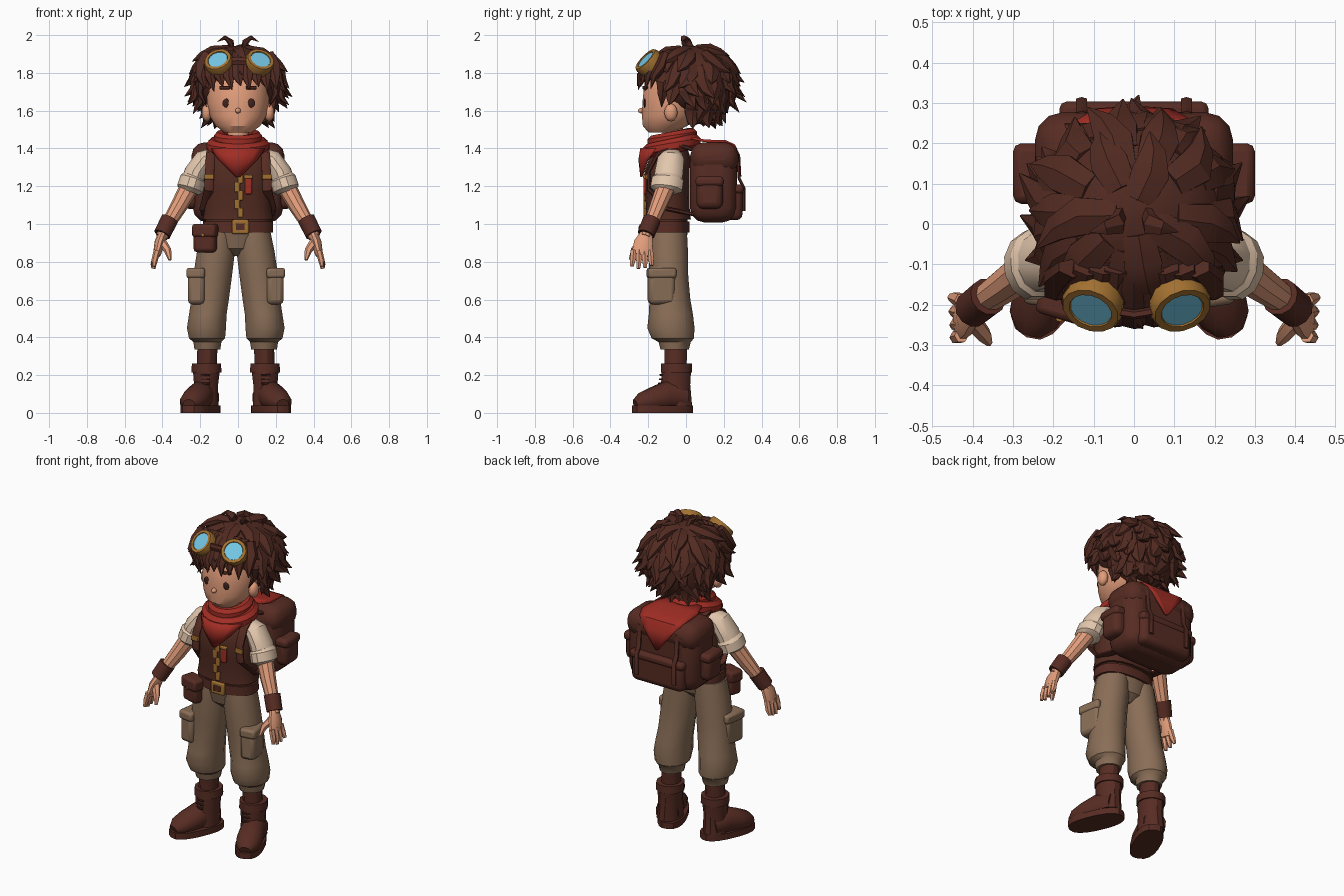
import bpy, bmesh, math, random
from mathutils import Vector, Matrix

if "Cube" in bpy.data.objects:
    bpy.data.objects.remove(bpy.data.objects["Cube"])

random.seed(4)
X, Y, Z = Vector((1, 0, 0)), Vector((0, 1, 0)), Vector((0, 0, 1))
SIDES = ((1, "left"), (-1, "right"))
made = []


def material(name, *rgb):
    linear = [(c / 255 / 12.92) if c < 11 else ((c / 255 + 0.055) / 1.055) ** 2.4 for c in rgb]
    m = bpy.data.materials.new(name)
    m.use_nodes = True
    m.diffuse_color = (*linear, 1)
    bsdf = next(n for n in m.node_tree.nodes if n.type == "BSDF_PRINCIPLED")
    bsdf.inputs["Base Color"].default_value = (*linear, 1)
    bsdf.inputs["Roughness"].default_value = 0.8
    return m


skin = material("warm skin", 226, 157, 123)
hair = material("dark brown hair", 81, 42, 33)
leather = material("brown leather", 87, 44, 35)
vest_cloth = material("vest brown", 80, 42, 32)
trouser_cloth = material("khaki cloth", 138, 110, 87)
shirt_cloth = material("cream cloth", 226, 198, 172)
scarf_cloth = material("red cloth", 160, 45, 36)
brass = material("brass", 162, 112, 48)
glass = material("blue glass", 116, 198, 228)
dark = material("dark eye", 64, 34, 28)


def finish(name, bm, mat):
    bmesh.ops.recalc_face_normals(bm, faces=bm.faces)
    mesh = bpy.data.meshes.new(name)
    bm.to_mesh(mesh)
    bm.free()
    mesh.materials.append(mat)
    ob = bpy.data.objects.new(name, mesh)
    bpy.context.collection.objects.link(ob)
    made.append(ob)
    return ob


def add_tube(bm, pts, radii, sides=12, ref=X, axis=None, closed=False, square=1.0):
    """Elliptical rings along a path; ref sets the direction of the first radius."""
    pts = [Vector(p) for p in pts]
    n, rings = len(pts), []
    for i, p in enumerate(pts):
        a = pts[(i - 1) % n] if closed else pts[max(i - 1, 0)]
        b = pts[(i + 1) % n] if closed else pts[min(i + 1, n - 1)]
        t = (axis or (b - a)).normalized()
        u = (ref - t * ref.dot(t)).normalized()
        v = t.cross(u)
        r = radii[i] if isinstance(radii, list) else radii
        ru, rv = r if isinstance(r, tuple) else (r, r)
        ring = []
        for k in range(sides):
            ang = math.tau * (k + 0.5) / sides
            c, s = math.cos(ang), math.sin(ang)
            c, s = (math.copysign(abs(q) ** square, q) for q in (c, s))
            ring.append(bm.verts.new(p + u * ru * c + v * rv * s))
        rings.append(ring)
    pairs = list(zip(rings, rings[1:])) + ([(rings[-1], rings[0])] if closed else [])
    for lo, hi in pairs:
        for k in range(sides):
            j = (k + 1) % sides
            bm.faces.new((lo[k], lo[j], hi[j], hi[k]))
    if not closed:
        bm.faces.new(rings[0])
        bm.faces.new(rings[-1])


def tube(name, mat, pts, radii, **options):
    bm = bmesh.new()
    add_tube(bm, pts, radii, **options)
    return finish(name, bm, mat)


def stack(name, mat, rows, **options):
    """Horizontal rings given as (x, y, z, x radius, y radius)."""
    return tube(name, mat, [r[:3] for r in rows], [tuple(r[3:]) for r in rows], axis=Z, **options)


def ball(name, mat, centre, radii, detail=2):
    bm = bmesh.new()
    bmesh.ops.create_icosphere(bm, subdivisions=detail, radius=1,
                               matrix=Matrix.Translation(centre) @ Matrix.Diagonal((*radii, 1)))
    return finish(name, bm, mat)


def box(name, mat, centre, size, bevel=0.015, turn=0.0):
    bm = bmesh.new()
    bmesh.ops.create_cube(bm, size=1, matrix=Matrix.Translation(centre)
                          @ Matrix.Rotation(turn, 4, "Z") @ Matrix.Diagonal((*size, 1)))
    ob = finish(name, bm, mat)
    mod = ob.modifiers.new("soft edges", "BEVEL")
    mod.width, mod.segments = bevel, 3 if bevel > 0.03 else 2
    return ob


def drape(name, mat, rows, curve):
    """Cloth strip from rows of (y, z, half width)."""
    bm = bmesh.new()
    steps = [k / 3 for k in range(-3, 4)]
    grid = [[bm.verts.new((w * k, y + curve * (w * k) ** 2, z)) for k in steps] for y, z, w in rows]
    for lo, hi in zip(grid, grid[1:]):
        for k in range(len(steps) - 1):
            bm.faces.new((lo[k], lo[k + 1], hi[k + 1], hi[k]))
    ob = finish(name, bm, mat)
    mod = ob.modifiers.new("cloth", "SOLIDIFY")
    mod.thickness, mod.offset = 0.014, 0
    return ob


def hoop(front, back, width, count=20):
    """Tilted closed loop between a front and a back (y, z) point."""
    mid, half = [(a + b) / 2 for a, b in zip(front, back)], [(b - a) / 2 for a, b in zip(front, back)]
    angles = [math.tau * k / count for k in range(count)]
    return [(width * math.sin(a), mid[0] - half[0] * math.cos(a), mid[1] - half[1] * math.cos(a)) for a in angles]


# Head and face
stack("head", skin, [(0, -.13, 1.485, .075, .07), (0, -.11, 1.52, .12, .12), (0, -.085, 1.57, .15, .15),
                     (0, -.07, 1.64, .165, .163), (0, -.06, 1.72, .165, .165), (0, -.04, 1.8, .15, .15),
                     (0, -.02, 1.87, .08, .08)], sides=20)
stack("neck", skin, [(0, -.07, 1.37, .06, .06), (0, -.07, 1.53, .055, .055)])
ball("nose", skin, (0, -.235, 1.6), (.015, .02, .015))
for s, side in SIDES:
    ball(side + "_ear", skin, (s * .165, -.08, 1.59), (.028, .036, .048))
    ball(side + "_eye", dark, (s * .067 + .004, -.219, 1.64), (.02, .006, .025))
    box(side + "_eyebrow", hair, (s * .07, -.217, 1.722), (.06, .012, .018), .004, s * .35)

# Hair: rounded core with rows of curved locks
centre, size = Vector((0, .03, 1.755)), Vector((.23, .222, .19))
ball("hair_core", hair, centre, size, 3)
bm = bmesh.new()


def lock(points, width, ref=X):
    add_tube(bm, points, [(width * f, width * f * .6) for f in (.8, 1, .65, .04)], sides=6, ref=ref)


# Rows: elevation, count, length, bare angle at the face, tip flare
for el, count, length, bare, flare in ((66, 5, .15, 0, .1), (46, 10, .15, 0, .16), (26, 14, .13, 35, .3),
                                       (8, 16, .125, 60, .42), (-10, 16, .12, 72, .45), (-28, 14, .12, 84, .36),
                                       (-46, 11, .11, 98, .25)):
    for k in range(count):
        deg = 360 * (k + random.uniform(.25, .75)) / count - 180
        if abs(deg) < bare:
            continue
        a, e = math.radians(deg), math.radians(el + random.uniform(-7, 7))
        n = Vector((math.cos(e) * math.sin(a), -math.cos(e) * math.cos(a), math.sin(e)))
        down = Vector((math.sin(e) * math.sin(a), -math.sin(e) * math.cos(a), -math.cos(e)))
        across = Vector((math.cos(a), math.sin(a), 0))
        sway = across * random.uniform(-.6, .6)
        root, size_now = centre + n * size * .94, length * random.uniform(.8, 1.15)
        path = [root + (down * d + n * o + sway * d * d) * size_now
                for d, o in ((-.3, -.1), (.25, .08), (.65, .12), (1.0, flare))]
        lock(path, .055, across)
# Nape locks
for deg in range(92, 270, 16):
    a = math.radians(deg)
    out, across = Vector((math.sin(a), -math.cos(a) * .85, 0)), Vector((math.cos(a), math.sin(a), 0))
    tip = 1.52 + random.uniform(-.02, .03)
    lock([Vector((0, .03, z)) + out * r for z, r in ((1.66, .15), (1.6, .17), (tip + .035, .165), (tip, .195))], .05, across)
# Fringe, sideburns and crown curls
for k in range(-4, 5):
    x = k * .045
    back, drop = x * x * 2.2, .02 * (k % 2) + .5 * x * x
    lock([(x * .85, -.11, 1.9), (x, -.208 + back, 1.83), (x * 1.08, -.243 + back, 1.78),
          (x * 1.05 + .015, -.258 + back, 1.73 - drop)], .05)
for s, side in SIDES:
    lock([(s * .17, -.08, 1.8), (s * .2, -.12, 1.74), (s * .2, -.125, 1.69), (s * .165, -.13, 1.62)], .045, Y)
    lock([(s * .19, -.05, 1.76), (s * .225, -.07, 1.7), (s * .235, -.08, 1.66), (s * .27, -.09, 1.63)], .04, Y)
    lock([(s * .03, .03, 1.91), (s * .04, .0, 1.965), (s * .07, -.01, 1.987), (s * .11, -.02, 1.965)], .03, Y)
finish("hair_locks", bm, hair)

# Goggles
for s, side in SIDES:
    c, n = Vector((s * .106 + .006, -.195, 1.853)), Vector((s * .28, -.7, .68)).normalized()
    tube(side + "_goggle_rim", brass, [c + n * d for d in (-.045, .015, .03, .03, .02)],
         [.072, .078, .072, .055, .052], sides=14, axis=n)
    tube(side + "_goggle_lens", glass, [c + n * .018, c + n * .026], [.054, .053], sides=14, axis=n)
tube("goggle_bridge", leather, [(-.06, -.215, 1.86), (0, -.225, 1.865), (.06, -.215, 1.86)], (.022, .012), sides=6, ref=Z)

# Vest and its trim
stack("vest", vest_cloth, [(0, -.095, 1.025, .188, .122), (0, -.095, 1.08, .178, .116), (0, -.1, 1.18, .178, .12),
                           (0, -.1, 1.28, .183, .12), (0, -.085, 1.35, .17, .11), (0, -.075, 1.41, .11, .08)],
      sides=20, square=.85)
for k in range(5):
    box("vest_trim_%d" % k, brass, (.004 + .008 * (-1) ** k, -.217, 1.06 + k * .045), (.028, .014, .052), .004)
box("red_tag", scarf_cloth, (.055, -.218, 1.2), (.036, .016, .085), .006)
box("tag_clip", brass, (.055, -.218, 1.25), (.045, .018, .02), .005)

# Scarf
tube("scarf_lower", scarf_cloth, hoop((-.19, 1.385), (.035, 1.44), .125), (.042, .044), sides=8, ref=Z, closed=True)
tube("scarf_upper", scarf_cloth, hoop((-.17, 1.435), (.025, 1.475), .095), (.036, .036), sides=8, ref=Z, closed=True)
drape("scarf_front", scarf_cloth, [(-.235, 1.4, .14), (-.245, 1.34, .1), (-.235, 1.25, .008)], 4)
drape("scarf_back", scarf_cloth, [(.03, 1.455, .13), (.1, 1.44, .15), (.21, 1.437, .155), (.255, 1.415, .14),
                                  (.28, 1.36, .095), (.286, 1.25, .008)], 0)

# Arms
for s, side in SIDES:
    def at(*p):
        return (s * p[0], p[1], p[2])
    tube(side + "_sleeve", shirt_cloth, [at(.13, -.075, 1.365), at(.18, -.08, 1.34), at(.225, -.09, 1.27), at(.25, -.1, 1.19)],
         [(.055, .04), (.072, .056), (.077, .062), (.077, .062)], ref=Y)
    tube(side + "_sleeve_cuff", shirt_cloth, [at(.233, -.095, 1.25), at(.239, -.096, 1.235), at(.255, -.104, 1.185), at(.26, -.105, 1.17)],
         [(.075, .06), (.087, .072), (.087, .072), (.06, .055)], ref=Y)
    tube(side + "_forearm", skin, [at(.25, -.1, 1.21), at(.31, -.145, 1.1), at(.375, -.19, .99), at(.405, -.215, .93)],
         [.052, .045, .036, .032], sides=10, ref=Y)
    tube(side + "_wristband", leather, [at(.362, -.18, 1.025), at(.402, -.212, .945)], [.048, .046], ref=Y)
    tube(side + "_palm", skin, [at(.398, -.21, .945), at(.415, -.225, .9), at(.43, -.235, .835)],
         [(.035, .026), (.053, .028), (.056, .02)], sides=10, ref=Y)
    for k in range(4):
        y, tip = -.277 + k * .029, .76 + abs(k - 1.3) * .012
        tube("%s_finger_%d" % (side, k), skin, [at(.428, y, .86), at(.441, y - .004 + k * .003, .81),
             at(.445 + k * .003, y - .01 + k * .006, tip)], [.018, .017, .01], sides=6, ref=Y)
    tube(side + "_thumb", skin, [at(.4, -.24, .9), at(.372, -.275, .86), at(.36, -.295, .81)],
         [.024, .02, .009], sides=6, ref=Y)

    # Backpack straps and side pouches
    tube(side + "_shoulder_strap", leather, [at(.13, .05, 1.39), at(.135, -.05, 1.42), at(.145, -.15, 1.37), at(.15, -.198, 1.28),
         at(.155, -.195, 1.18), at(.18, -.1, 1.08), at(.17, .05, 1.05)], (.026, .012), sides=8)
    box(side + "_strap_buckle", brass, at(.152, -.208, 1.25), (.05, .014, .03), .004)
    box(side + "_pack_pouch", leather, at(.25, .125, 1.165), (.09, .14, .17), .035)
    box(side + "_pack_pouch_flap", leather, at(.255, .125, 1.225), (.09, .15, .055), .02)
    tube(side + "_pack_strap", leather, [at(.13, .272, 1.37), at(.13, .282, 1.24), at(.13, .307, 1.19), at(.13, .306, 1.07)],
         (.016, .008), sides=6)

# Trouser legs, cargo pockets and boots
for s, side in SIDES:
    def at(*p):
        return (s * p[0] - .012, p[1], p[2])
    rows = [(.15, -.06, .335, .07, .075), (.15, -.06, .375, .076, .085), (.152, -.07, .395, .098, .112),
            (.155, -.08, .45, .106, .125), (.148, -.08, .52, .102, .117), (.136, -.085, .6, .102, .108),
            (.123, -.09, .72, .105, .102), (.104, -.095, .86, .103, .105), (.092, -.095, .96, .094, .1)]
    stack(side + "_trouser_leg", trouser_cloth, [at(*r[:3]) + r[3:] for r in rows], sides=14)
    box(side + "_cargo_pocket", trouser_cloth, at(.202, -.13, .665), (.09, .14, .18), .022, s * .15)
    box(side + "_cargo_flap", trouser_cloth, at(.204, -.13, .74), (.098, .15, .055), .014, s * .15)
    stack(side + "_boot_liner", leather, [at(.155, -.055, .2) + (.055, .06), at(.15, -.055, .345) + (.055, .062)])
    stack(side + "_boot_shaft", leather, [at(.16, -.055, .04) + (.07, .09), at(.157, -.055, .15) + (.066, .08),
                                          at(.155, -.05, .235) + (.075, .08)], sides=12)
    stack(side + "_boot_collar", leather, [at(.155, -.05, .215) + (.082, .085), at(.155, -.05, .262) + (.08, .084)])
    across = Vector((.92, s * .4, 0))
    tube(side + "_boot_foot", leather, [at(.15, -.01, .08), at(.185, -.1, .09), at(.215, -.175, .07), at(.237, -.235, .057),
                                        at(.248, -.268, .045)],
         [(.068, .07), (.072, .082), (.076, .066), (.064, .05), (.034, .028)], ref=across)
    tube(side + "_boot_sole", leather, [at(.187, -.125, 0), at(.187, -.125, .038)], (.08, .17),
         sides=18, ref=across, axis=Z, square=.8)
    for k in range(3):
        box("%s_boot_lace_%d" % (side, k), dark, at(.16, -.127 - .004 * (2 - k), .155 + .023 * k),
            (.05, .014, .01), .003, s * .3)

# Hips, belt and belt pouch
stack("trouser_seat", trouser_cloth, [(-.01, -.095, .83, .02, .04), (-.01, -.095, .87, .12, .085), (0, -.095, .97, .18, .108)], sides=18)
stack("belt", leather, [(0, -.095, .955, .188, .114), (0, -.095, 1.012, .186, .114)], sides=20, square=.85)
stack("shirt_waist", vest_cloth, [(0, -.095, 1.0, .175, .105), (0, -.095, 1.05, .17, .105)], sides=20, square=.85)
box("belt_buckle", brass, (.012, -.213, .985), (.09, .022, .075), .008)
box("belt_buckle_centre", leather, (.012, -.222, .985), (.045, .009, .035), .002)
box("belt_pouch", leather, (-.172, -.19, .92), (.12, .08, .14), .02, -.3)
box("belt_pouch_flap", leather, (-.172, -.193, .965), (.13, .09, .07), .015, -.3)
box("belt_pouch_stud", brass, (-.186, -.238, .94), (.016, .009, .016), .003, -.3)

# Backpack
box("backpack", leather, (0, .145, 1.22), (.48, .25, .425), .08)
box("backpack_flap", leather, (0, .15, 1.35), (.492, .255, .165), .07)
box("backpack_pocket", leather, (0, .25, 1.11), (.36, .1, .18), .035)
box("backpack_pocket_flap", leather, (0, .254, 1.185), (.37, .1, .05), .018)

# Smooth shading with kept edges
bpy.ops.object.select_all(action="DESELECT")
for ob in made:
    ob.select_set(True)
bpy.context.view_layer.objects.active = made[0]
bpy.ops.object.shade_smooth_by_angle(angle=math.radians(32))
